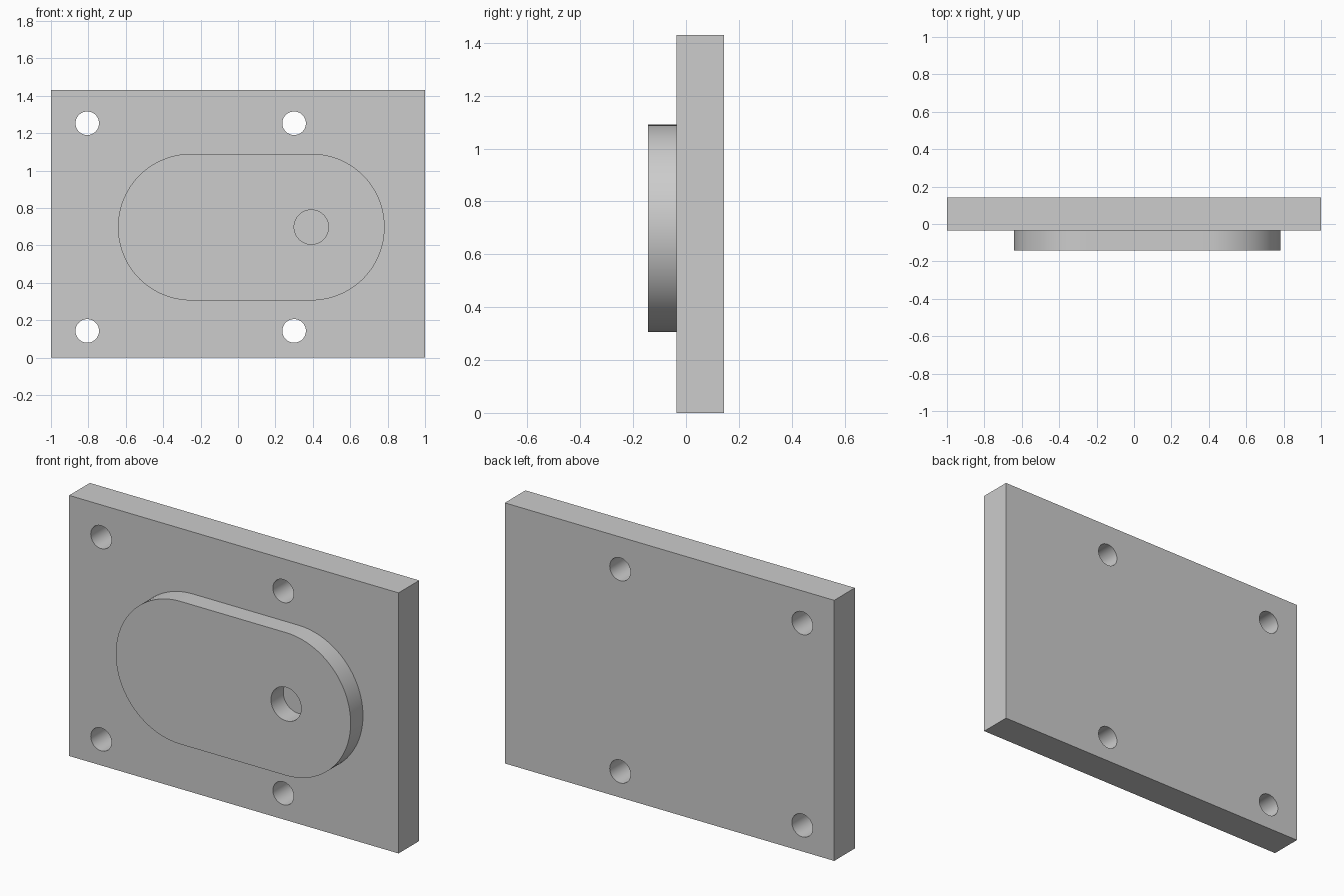
import bpy
import bmesh
import math
from mathutils import Vector

cube = bpy.data.objects.get("Cube")
if cube:
    bpy.data.objects.remove(cube, do_unlink=True)

FRONT, FACE, BACK = -0.143, -0.036, 0.143   # boss front, plate front, plate back
HEIGHT = 1.43
MID = 0.698

grey = bpy.data.materials.new("light grey")
grey.use_nodes = True
grey.diffuse_color = (0.604, 0.604, 0.604, 1)
grey.node_tree.nodes["Principled BSDF"].inputs["Base Color"].default_value = grey.diffuse_color


def arc(x, z, radius, start, end, steps):
    """Points on an arc in the x-z plane."""
    angles = [math.radians(start + (end - start) * i / steps) for i in range(steps + 1)]
    return [(x + radius * math.cos(a), z + radius * math.sin(a)) for a in angles]


def prism(name, outline, y0, y1):
    """Extrude an x-z outline from y0 to y1."""
    bm = bmesh.new()
    face = bm.faces.new([bm.verts.new((x, y0, z)) for x, z in outline])
    grown = bmesh.ops.extrude_face_region(bm, geom=[face])
    verts = [v for v in grown["geom"] if isinstance(v, bmesh.types.BMVert)]
    bmesh.ops.translate(bm, verts=verts, vec=Vector((0, y1 - y0, 0)))
    bmesh.ops.recalc_face_normals(bm, faces=bm.faces)
    mesh = bpy.data.meshes.new(name)
    bm.to_mesh(mesh)
    bm.free()
    mesh.materials.append(grey)
    obj = bpy.data.objects.new(name, mesh)
    bpy.context.collection.objects.link(obj)
    return obj


def combine(target, tool, operation):
    """Apply a boolean and discard the tool."""
    mod = target.modifiers.new(operation.lower(), 'BOOLEAN')
    mod.operation = operation
    mod.solver = 'EXACT'
    mod.object = tool
    bpy.context.view_layer.objects.active = target
    bpy.ops.object.modifier_apply(modifier=mod.name)
    bpy.data.objects.remove(tool, do_unlink=True)


def drill(target, x, z, radius, y0, y1):
    circle = arc(x, z, radius, 0, 360, 48)[:-1]
    combine(target, prism("drill", circle, y0, y1), 'DIFFERENCE')


# Rectangular plate
plate = prism("mounting_plate", [(-1, 0), (1, 0), (1, HEIGHT), (-1, HEIGHT)], FACE, BACK)

# Raised rounded boss, sunk into the plate before joining
boss_outline = arc(0.392, MID, 0.392, -90, 90, 48) + arc(-0.25, MID, 0.392, 90, 270, 48)
boss = prism("raised_boss", boss_outline, FRONT, 0.05)
combine(plate, boss, 'UNION')

# Four through holes for fixings
for x in (-0.806, 0.3):
    for z in (0.143, 1.253):
        drill(plate, x, z, 0.063, FRONT - 0.1, BACK + 0.1)

# Blind hole in the boss, as deep as the boss is tall
drill(plate, 0.392, MID, 0.092, FRONT - 0.1, FACE)

# Smooth curved walls, crisp edges
bpy.ops.object.select_all(action='DESELECT')
plate.select_set(True)
bpy.context.view_layer.objects.active = plate
bpy.ops.object.shade_smooth_by_angle(angle=math.radians(30))
